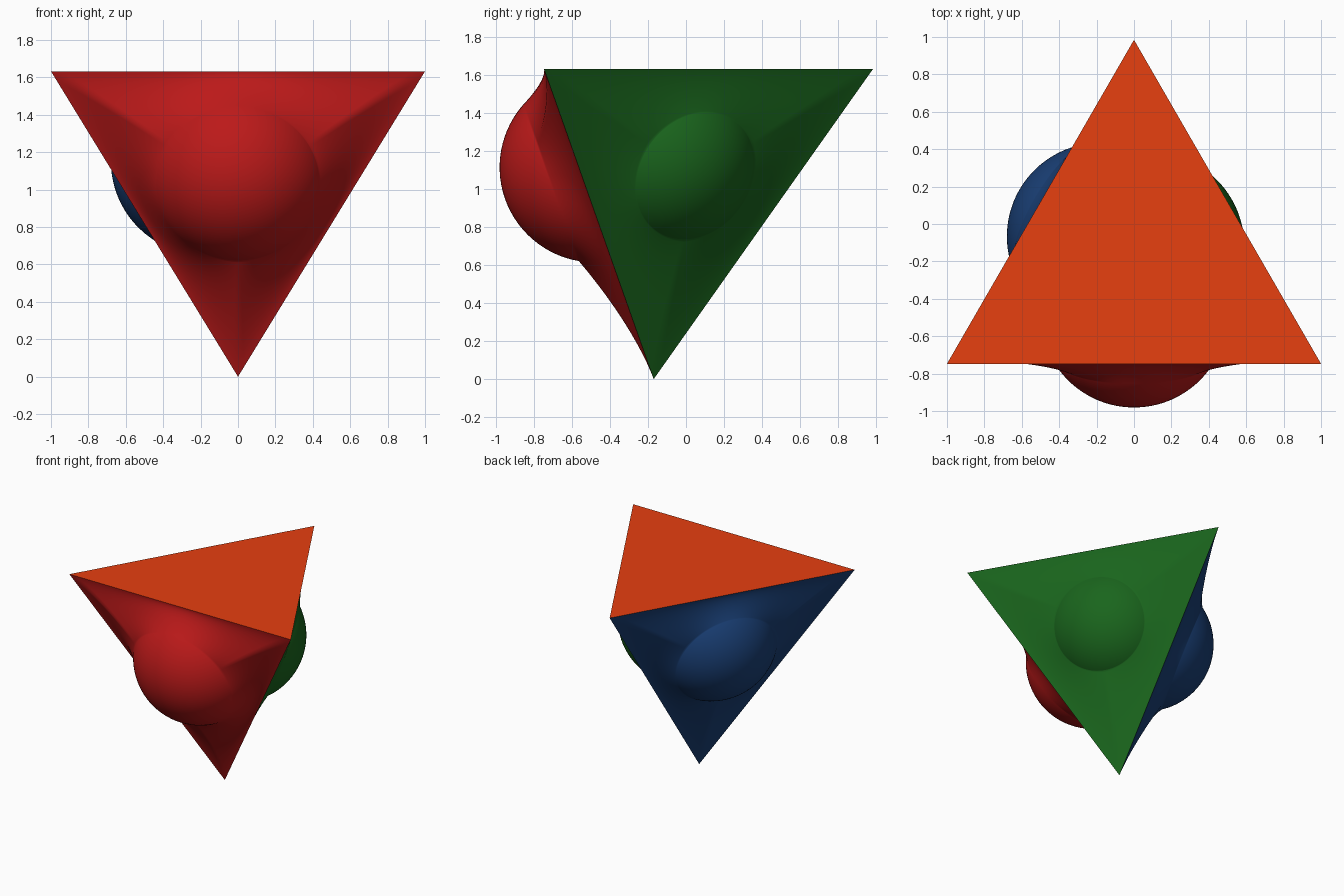
import bpy, math
from mathutils import Vector

if "Cube" in bpy.data.objects:
    bpy.data.objects.remove(bpy.data.objects["Cube"])

EDGE = 2.0
HEIGHT = EDGE * math.sqrt(2 / 3)
INNER = HEIGHT / 4                      # tetrahedron centre to each face
CORNER = EDGE / math.sqrt(3)            # face centre to its corners
CENTRE = Vector((0, -0.17, HEIGHT - INNER))
RADIUS = 0.5                            # bulging ball radius
SEGS, CAP, SKIRT = 32, 18, 20           # segments per edge, rings of ball, rings of skirt


def add_object(name, verts, faces, color, smooth):
    mesh = bpy.data.meshes.new(name)
    mesh.from_pydata(verts, [], faces)
    mesh.polygons.foreach_set("use_smooth", [smooth] * len(faces))
    mat = bpy.data.materials.new(name + "_color")
    mat.diffuse_color = (*color, 1)
    mat.use_nodes = True
    mat.node_tree.nodes["Principled BSDF"].inputs["Base Color"].default_value = mat.diffuse_color
    mesh.materials.append(mat)
    obj = bpy.data.objects.new(name, mesh)
    bpy.context.collection.objects.link(obj)


def rim_points():
    corners = [Vector((math.cos(a), math.sin(a))) * CORNER
               for a in (math.radians(d) for d in (-90, 30, 150))]
    return [corners[i].lerp(corners[(i + 1) % 3], j / SEGS)
            for i in range(3) for j in range(SEGS)]


def bulged_face(name, heading, offset, color):
    # face frame: n outward, u sideways, v up the face
    a = math.radians(heading)
    flat = math.sqrt(8) / 3
    n = Vector((flat * math.cos(a), flat * math.sin(a), -1 / 3))
    u = Vector((0, 0, 1)).cross(n).normalized()
    v = n.cross(u)
    origin = CENTRE + n * INNER
    sink = INNER - offset               # ball centre depth below the face
    r0 = 0.885 * math.sqrt(RADIUS ** 2 - sink ** 2)
    cap_h = lambda r: math.sqrt(RADIUS ** 2 - r * r) - sink
    rim = rim_points()
    count = len(rim)
    verts = [origin + n * cap_h(0)]
    # ball cap
    for k in range(1, CAP + 1):
        r = r0 * math.sin(k / CAP * math.pi / 2)
        for p in rim:
            q = p.normalized() * r
            verts.append(origin + u * q.x + v * q.y + n * cap_h(r))
    # stretched skirt out to the straight edges
    for k in range(1, SKIRT + 1):
        t = (k / SKIRT) ** 1.3
        for p in rim:
            q = (p.normalized() * r0).lerp(p, t)
            h = cap_h(r0) * (1 - t) ** 1.65
            verts.append(origin + u * q.x + v * q.y + n * h)
    faces = [(0, 1 + j, 1 + (j + 1) % count) for j in range(count)]
    for k in range(CAP + SKIRT - 1):
        s = 1 + k * count
        for j in range(count):
            j2 = (j + 1) % count
            faces.append((s + j, s + count + j, s + count + j2, s + j2))
    add_object(name, verts, faces, color, True)


# three bulging side faces, each pushed out by a different amount
bulged_face("front_face", -90, 0.33, (0.5, 0.01, 0.01))
bulged_face("back_left_face", 150, 0.22, (0.01, 0.05, 0.18))
bulged_face("back_right_face", 30, 0.11, (0.01, 0.13, 0.012))

# flat top face
top = [Vector((CENTRE.x + CORNER * math.cos(math.radians(d)),
               CENTRE.y + CORNER * math.sin(math.radians(d)), HEIGHT))
       for d in (90, 210, 330)]
add_object("top_face", top, [(0, 1, 2)], (0.8, 0.05, 0.005), False)
